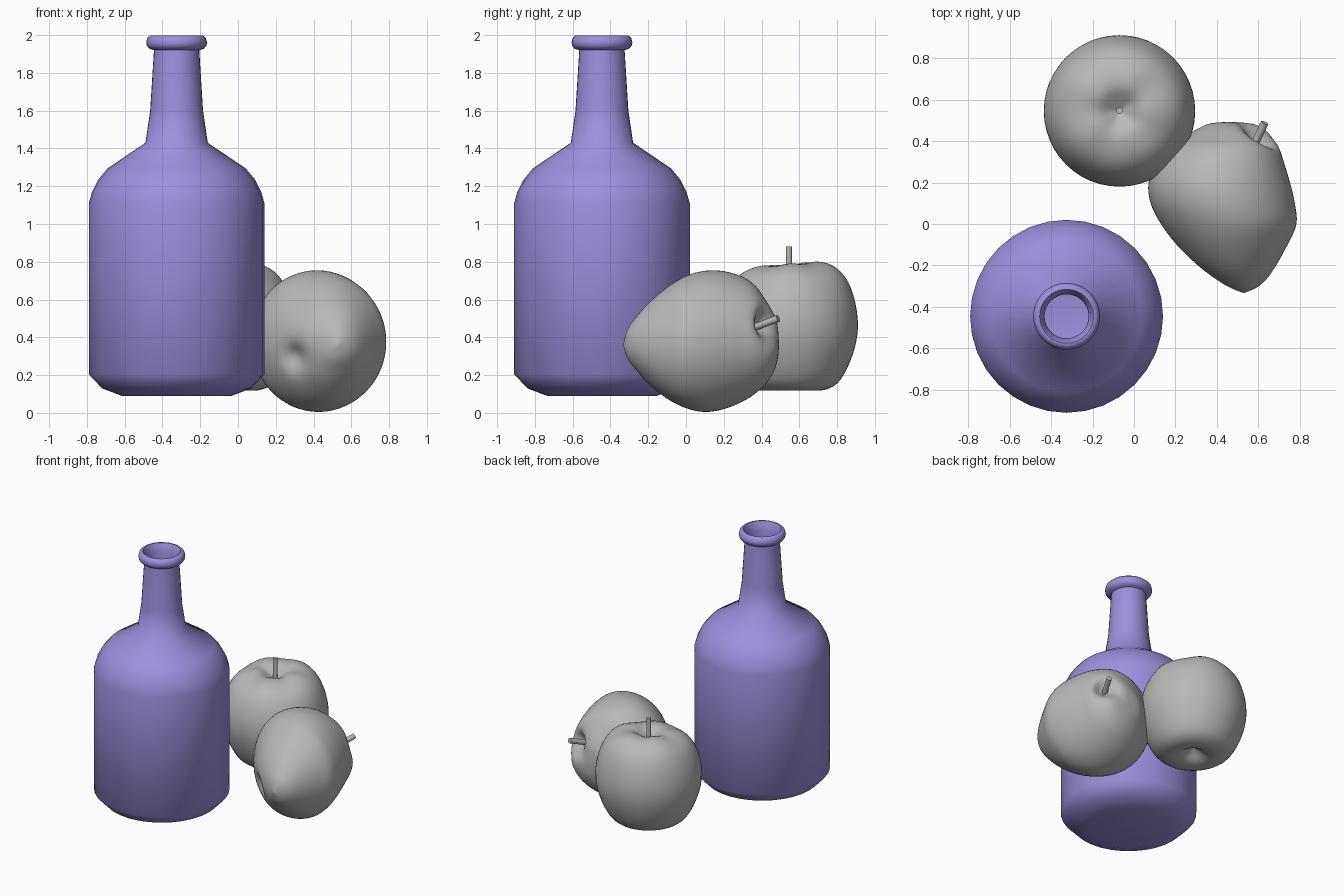
import bpy, bmesh, math
from mathutils import Vector

if "Cube" in bpy.data.objects:
    bpy.data.objects.remove(bpy.data.objects["Cube"])


def material(name, rgb):
    m = bpy.data.materials.new(name)
    m.diffuse_color = (*rgb, 1)
    m.use_nodes = True
    m.node_tree.nodes["Principled BSDF"].inputs["Base Color"].default_value = m.diffuse_color
    return m


PURPLE = material("purple glass", (0.33, 0.28, 0.72))
GREY = material("grey fruit", (0.48, 0.48, 0.48))


def loft(name, rings, mat, angle):
    """Skin a list of equal-length point rings; end rings collapse to a pole."""
    bm = bmesh.new()
    loops = [[bm.verts.new(p) for p in ring] for ring in rings]
    n = len(loops[0])
    for a, b in zip(loops, loops[1:]):
        for i in range(n):
            j = (i + 1) % n
            bm.faces.new((a[i], a[j], b[j], b[i]))
    bmesh.ops.remove_doubles(bm, verts=bm.verts, dist=1e-5)
    bmesh.ops.recalc_face_normals(bm, faces=bm.faces)
    me = bpy.data.meshes.new(name)
    bm.to_mesh(me)
    bm.free()
    me.materials.append(mat)
    ob = bpy.data.objects.new(name, me)
    bpy.context.collection.objects.link(ob)
    bpy.ops.object.select_all(action='DESELECT')
    ob.select_set(True)
    bpy.context.view_layer.objects.active = ob
    bpy.ops.object.shade_smooth_by_angle(angle=math.radians(angle))
    return ob


def circle(n):
    return [(math.cos(2 * math.pi * i / n), math.sin(2 * math.pi * i / n)) for i in range(n)]


def spline(rows, steps):
    """Catmull-Rom interpolation through rows of numbers."""
    out = []
    for k in range(len(rows) - 1):
        p0, p1 = rows[max(k - 1, 0)], rows[k]
        p2, p3 = rows[k + 1], rows[min(k + 2, len(rows) - 1)]
        for s in range(steps):
            t = s / steps
            out.append([0.5 * (2 * b + (c - a) * t + (2 * a - 5 * b + 4 * c - d) * t * t
                               + (3 * b - a - 3 * c + d) * t ** 3)
                        for a, b, c, d in zip(p0, p1, p2, p3)])
    return out + [list(rows[-1])]


def dent(p, centre, direction, width):
    """Push a point inward with a soft falloff around a centre."""
    d = (p - Vector(centre)).length
    return p + Vector(direction) * math.exp(-(d / width) ** 2)


def stem(name, a, b, r):
    a, b = Vector(a), Vector(b)
    q = (b - a).to_track_quat('Z', 'Y')
    rings = []
    for base, rad in ((a, 0), (a, r), (b, r), (b, 0)):
        rings.append([base + q @ Vector((c * rad, s * rad, 0)) for c, s in circle(12)])
    loft(name, rings, GREY, 40)


# Bottle: outer wall, rolled lip, then inner wall back down to the floor
bottle_profile = [
    (0, .09), (.29, .09), (.395, .13), (.465, .205), (.465, 1.11), (.448, 1.17),
    (.415, 1.235), (.365, 1.295), (.165, 1.43), (.14, 1.6), (.12, 1.92),
    (.145, 1.928), (.158, 1.945), (.161, 1.962), (.155, 1.985), (.14, 1.998),
    (.13, 1.998), (.12, 1.98), (.106, 1.93), (.115, 1.6), (.14, 1.44),
    (.345, 1.28), (.44, 1.11), (.44, .21), (.28, .12), (0, .12)]
loft("bottle", [[(-.325 + r * c, -.445 + r * s, z) for c, s in circle(32)]
                for r, z in bottle_profile], PURPLE, 50)

# Upright apple: lathed profile with a slightly uneven crown
upright_profile = spline([
    (0, .19), (.045, .165), (.10, .128), (.18, .12), (.255, .155), (.31, .24), (.35, .35),
    (.365, .45), (.357, .55), (.327, .65), (.28, .725), (.21, .772), (.12, .785),
    (.05, .75), (0, .72)], 3)
rings = []
for r, z in upright_profile:
    ring = []
    for i, (c, s) in enumerate(circle(48)):
        a = 2 * math.pi * i / 48
        crown = max(0, z - .5) / .28 * r / .2
        dz = min(crown, 1) * (.015 * s + .006 * math.cos(5 * a))
        ring.append((-.07 + r * c, .545 + r * s, z + dz))
    rings.append(ring)
loft("upright_apple", rings, GREY, 80)
stem("upright_apple_stem", (-.07, .545, .70), (-.07, .545, .88), .016)

# Tipped apple: elliptical sections along y (y, x min, x max, z min, z max)
sections = spline([
    (-.333, .53, .53, .36, .36), (-.31, .47, .585, .29, .44), (-.27, .40, .635, .235, .50),
    (-.2, .30, .685, .155, .58), (-.1, .205, .74, .075, .665), (0, .13, .783, .025, .725),
    (.1, .08, .775, .005, .752), (.2, .07, .752, .02, .75), (.3, .105, .722, .06, .72),
    (.37, .165, .70, .105, .67), (.42, .24, .67, .15, .60), (.46, .31, .635, .21, .535),
    (.485, .37, .585, .28, .47), (.493, .47, .47, .36, .36)], 4)
rings = []
for y, x0, x1, z0, z1 in sections:
    ring = []
    for c, s in circle(64):
        p = Vector(((x0 + x1) / 2 + c * (x1 - x0) / 2, y, (z0 + z1) / 2 + s * (z1 - z0) / 2))
        p = dent(p, (.29, -.19, .29), (.02, .06, .01), .07)       # blossom end
        p = dent(p, (.61, .44, .46), (-.04, -.09, -.01), .075)    # stem pit
        ring.append(p)
    rings.append(ring)
loft("tipped_apple", rings, GREY, 80)
stem("tipped_apple_stem", (.56, .34, .445), (.63, .488, .50), .019)
